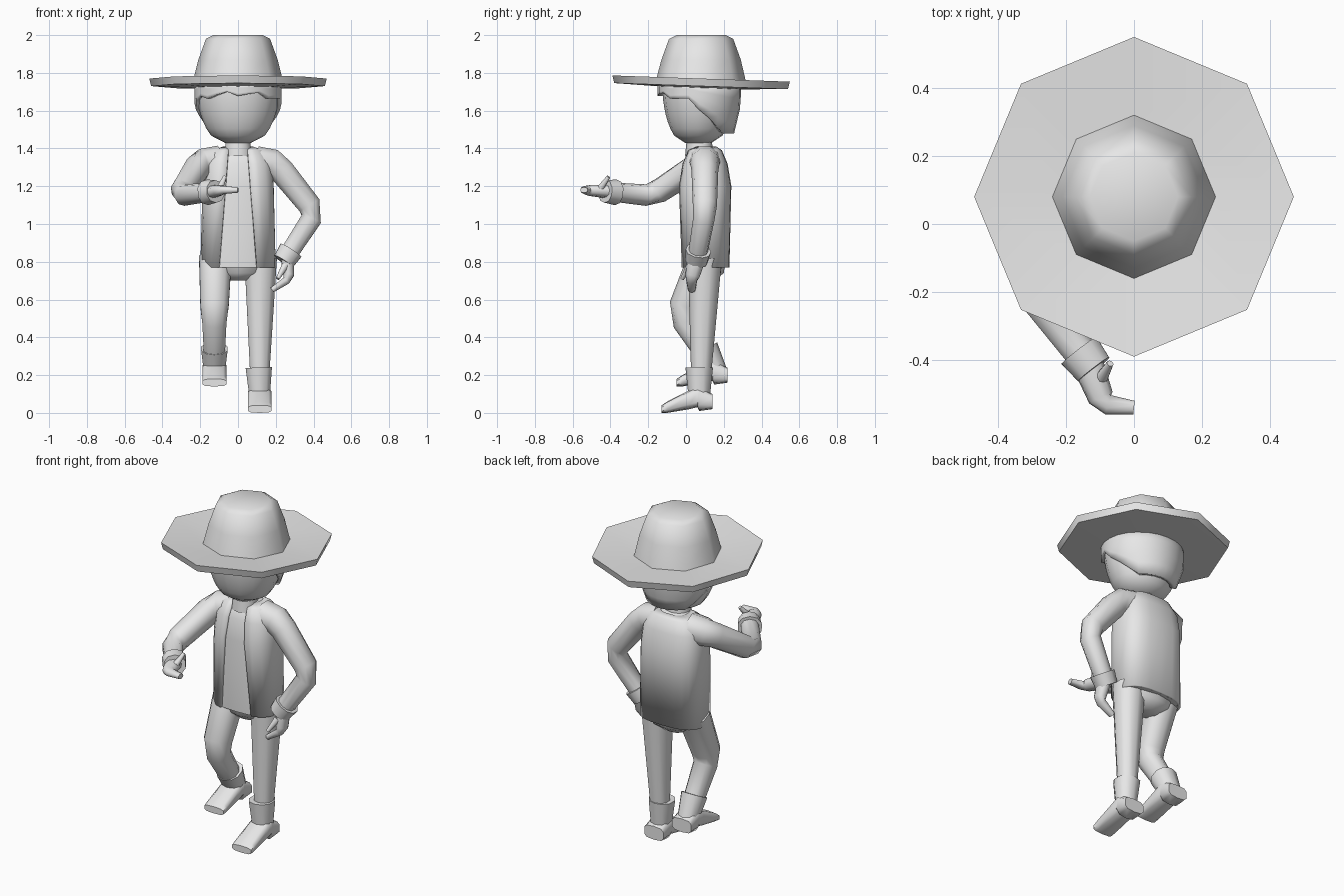
import bpy, bmesh
from math import sin, cos, asin, pi, radians, copysign
from mathutils import Vector

if "Cube" in bpy.data.objects:
    bpy.data.objects.remove(bpy.data.objects["Cube"])

RIGHT, BACK, UP = Vector((1, 0, 0)), Vector((0, 1, 0)), Vector((0, 0, 1))

grey = bpy.data.materials.new("plain_grey")
grey.use_nodes = True
grey.diffuse_color = (.8, .8, .8, 1)
shader = grey.node_tree.nodes["Principled BSDF"]
shader.inputs["Base Color"].default_value = grey.diffuse_color


def power(value, exponent):
    return copysign(abs(value) ** exponent, value)


def ring_points(centre, across, along, squareness=1, sides=10, gap=0):
    """Points round a rounded-square ring; a gap leaves its front open."""
    sweep = 2 * (pi - gap)
    count = sides + 1 if gap else sides
    angles = [gap + sweep * i / sides for i in range(count)]
    return [centre + across * power(sin(a), squareness) - along * power(cos(a), squareness)
            for a in angles]


def skin(name, rings, closed=True, capped=True, thickness=0):
    """Bridge consecutive rings of points into one smooth mesh object."""
    bm = bmesh.new()
    loops = [[bm.verts.new(point) for point in ring] for ring in rings]
    count = len(loops[0])
    for low, high in zip(loops, loops[1:]):
        for i in range(count if closed else count - 1):
            j = (i + 1) % count
            bm.faces.new((low[i], low[j], high[j], high[i]))
    if capped:
        bm.faces.new(loops[0])
        bm.faces.new(loops[-1])
    bmesh.ops.recalc_face_normals(bm, faces=bm.faces)
    mesh = bpy.data.meshes.new(name)
    bm.to_mesh(mesh)
    bm.free()
    mesh.materials.append(grey)
    mesh.shade_smooth()
    mesh.set_sharp_from_angle(angle=radians(52))
    part = bpy.data.objects.new(name, mesh)
    bpy.context.collection.objects.link(part)
    if thickness:
        solid = part.modifiers.new("thickness", "SOLIDIFY")
        solid.thickness = thickness


def limb(name, joints, start, end, flatness=1, reference=BACK, squareness=.9):
    """Tapered tube through the joints, with every bend cut into two rings."""
    joints = [Vector(joint) for joint in joints]
    path = [joints[0]]
    for before, joint, after in zip(joints, joints[1:], joints[2:]):
        path += [joint.lerp(before, .15), joint.lerp(after, .15)]
    path.append(joints[-1])
    last = len(path) - 1
    rings = []
    for k, centre in enumerate(path):
        direction = path[min(k + 1, last)] - path[max(k - 1, 0)]
        across = direction.cross(reference).normalized()
        along = across.cross(direction).normalized()
        radius = start + (end - start) * k / last
        rings.append(ring_points(centre, across * radius * flatness, along * radius, squareness))
    skin(name, rings)


# Hat: eight-sided, with the brim dipping towards the back
def hat():
    rings = []
    for radius, z in [(.2, 1.72), (.46, 1.73), (.47, 1.77), (.24, 1.75),
                      (.21, 1.87), (.17, 1.98), (.13, 2)]:
        dip = .035 if z < 1.8 else 0
        along = (BACK - UP * dip) * radius
        rings.append(ring_points(Vector((0, .08, z)), RIGHT * radius, along, sides=8))
    skin("hat", rings)


# Head: narrow at the chin and swelling quickly to an even width
def head():
    rings = []
    steps = 8
    for k in range(steps + 1):
        swell = sin(pi / 2 * k / steps) ** .45
        centre = Vector((0, .065, 1.43 + .3 * k / steps))
        across = RIGHT * (.07 + .15 * swell)
        along = BACK * (.07 + .12 * swell)
        rings.append(ring_points(centre, across, along, sides=16))
    skin("head", rings)


# Hair: a shell whose lower edge drops from a wavy fringe to the nape
def hair():
    columns, steps = 24, 5
    rings = []
    for k in range(steps):
        ring = []
        for i in range(columns):
            angle = 2 * pi * i / columns
            behind = (1 - cos(angle)) / 2
            drop = min(max(behind * 2.5 - 1.1, 0), 1)
            wave = .012 * (i % 3 - 1) * (1 - drop)
            low = 1.69 - .05 * min(behind * 2, 1) - .16 * drop + wave
            z = low + (1.735 - low) * k / (steps - 1)
            flare = min(max((z - 1.46) * 6, 0), 1)
            width, depth = .175 + .055 * flare, .2 + .02 * flare
            centre = Vector((0, .05 + .02 * flare, z))
            ring.append(centre + RIGHT * width * sin(angle) - BACK * depth * cos(angle))
        rings.append(ring)
    skin("hair", rings, capped=False, thickness=.03)


# Torso: an open jacket, widening apart towards the hem, over a shirt
def torso():
    squareness = .72
    jacket, shirt = [], []
    for z, width, depth in [(.77, .2, .13), (1.2, .19, .14), (1.32, .18, .12),
                            (1.39, .14, .09), (1.41, .08, .06)]:
        centre = Vector((0, .1, z))
        opening = .05 + .08 * (1.41 - z)
        gap = asin((opening / width) ** (1 / squareness))
        for rings, inset, front in ((jacket, 0, gap), (shirt, .012, 0)):
            rings.append(ring_points(centre, RIGHT * (width - inset), BACK * (depth - inset),
                                     squareness, 20, front))
    skin("jacket", jacket, closed=False, capped=False, thickness=.018)
    skin("shirt", shirt)


# Hips: a short wedge closing the trousers between the legs
def hips():
    rings = [ring_points(Vector((0, .1, z)), RIGHT * width, BACK * depth, .8)
             for z, width, depth in [(.7, .06, .05), (.74, .13, .1), (.82, .18, .11)]]
    skin("hips", rings)


# Boots: a flared shaft over a foot with a raised arch and a heel
def boot(side, ankle, cuff, offset):
    limb(side + "_boot_shaft", [ankle, cuff], .055, .073)
    rings = []
    for y, sole, top in [(-.13, 0, .04), (-.1, 0, .06), (.02, .02, .12),
                         (.06, .03, .14), (.07, .01, .14), (.14, .02, .1)]:
        centre = Vector((0, y, (sole + top) / 2)) + Vector(offset)
        rings.append(ring_points(centre, RIGHT * .065, UP * (top - sole) / 2, .6))
    skin(side + "_boot_foot", rings)


# Arms: sleeve, turned-up cuff, mitten hand and thumb
def arm(side, shoulder, bend, elbow, wrist, knuckles, fingertip, thumb, reference):
    limb(side + "_sleeve", [shoulder, bend, elbow, wrist], .085, .05, reference=reference)
    wrist = Vector(wrist)
    reach = (wrist - Vector(elbow)).normalized() * .035
    limb(side + "_cuff", [wrist - reach, wrist + reach], .068, .06, reference=reference)
    limb(side + "_hand", [wrist, knuckles, fingertip], .048, .02, flatness=.75)
    limb(side + "_thumb", thumb, .02, .01)


hat()
head()
hair()
limb("neck", [(0, .07, 1.36), (0, .07, 1.46)], .075, .065)
torso()
hips()

# One leg straight, the other lifted and bent at the knee
limb("left_leg", [(.12, .1, .82), (.115, .08, .2)], .09, .053)
limb("right_leg", [(-.12, .1, .82), (-.125, -.03, .52), (-.125, .14, .26)], .09, .055)
boot("left", (.115, .07, .07), (.11, .07, .24), (.115, 0, 0))
boot("right", (-.125, .17, .2), (-.125, .1, .34), (-.125, .08, .14))

# One hand rests at the hip, the other reaches forward
arm("left", (.1, .1, 1.33), (.2, .1, 1.32), (.41, .1, 1.06), (.26, .06, .83),
    (.27, .03, .71), (.18, .03, .65), [(.25, .02, .78), (.21, -.02, .71)], BACK)
arm("right", (-.1, .1, 1.33), (-.2, .08, 1.32), (-.31, -.18, 1.15), (-.14, -.4, 1.17),
    (-.09, -.53, 1.18), (0, -.54, 1.18), [(-.1, -.46, 1.18), (-.07, -.41, 1.25)], UP)
